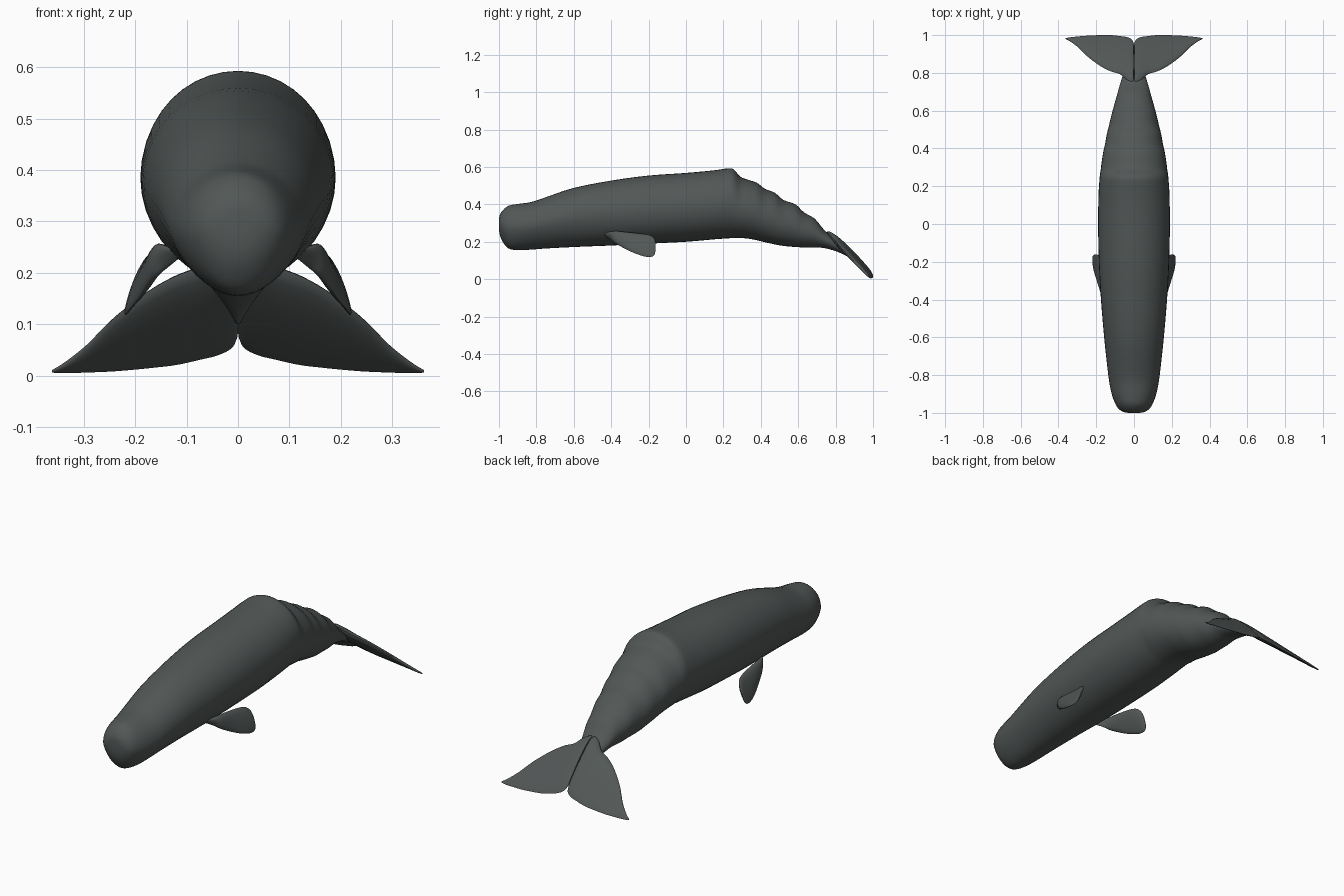
import bpy, bmesh, math
from mathutils import Vector

cube = bpy.data.objects.get("Cube")
if cube:
    bpy.data.objects.remove(cube)

skin = bpy.data.materials.new("dark slate skin")
skin.use_nodes = True
COLOUR = (0.085, 0.097, 0.095, 1)
skin.diffuse_color = COLOUR
bsdf = skin.node_tree.nodes["Principled BSDF"]
bsdf.inputs["Base Color"].default_value = COLOUR
bsdf.inputs["Roughness"].default_value = 0.7


def refine(rows, n):
    """Catmull-Rom interpolation between stations, n steps per span."""
    rows = [Vector(r) for r in rows]
    out = []
    for i in range(len(rows) - 1):
        a, b, c, d = rows[max(i - 1, 0)], rows[i], rows[i + 1], rows[min(i + 2, len(rows) - 1)]
        for k in range(n):
            t = k / n
            out.append(b + (c - a) * 0.5 * t + (a - 2.5 * b + 2 * c - 0.5 * d) * t * t
                       + (1.5 * (b - c) + 0.5 * (d - a)) * t ** 3)
    return out + [rows[-1]]


def loft(name, rings, mirror=False):
    """Skin a list of closed rings and cap both ends."""
    bm = bmesh.new()
    loops = [[bm.verts.new(p) for p in ring] for ring in rings]
    n = len(loops[0])
    for a, b in zip(loops, loops[1:]):
        for i in range(n):
            j = (i + 1) % n
            bm.faces.new((a[i], a[j], b[j], b[i]))
    bm.faces.new(loops[0])
    bm.faces.new(loops[-1])
    bmesh.ops.recalc_face_normals(bm, faces=bm.faces)
    mesh = bpy.data.meshes.new(name)
    bm.to_mesh(mesh)
    bm.free()
    mesh.materials.append(skin)
    obj = bpy.data.objects.new(name, mesh)
    bpy.context.collection.objects.link(obj)
    bpy.ops.object.select_all(action='DESELECT')
    obj.select_set(True)
    bpy.context.view_layer.objects.active = obj
    bpy.ops.object.shade_smooth_by_angle(angle=math.radians(50))
    if mirror:
        obj.modifiers.new("mirror", 'MIRROR')
    return obj


# Body: stations of (y, top z, bottom z, half width)
BODY = [
    (-1.0, .325, .265, .03), (-.995, .345, .235, .055), (-.98, .368, .20, .08),
    (-.95, .392, .165, .10), (-.90, .402, .155, .118), (-.83, .412, .158, .132),
    (-.75, .438, .164, .142), (-.60, .488, .172, .158), (-.40, .527, .180, .175),
    (-.20, .554, .190, .186), (0, .568, .200, .19), (.15, .582, .213, .188),
    (.22, .592, .218, .184), (.255, .588, .220, .181), (.29, .548, .220, .176),
    (.33, .532, .217, .171), (.38, .515, .208, .163), (.42, .484, .198, .154),
    (.475, .462, .186, .144), (.52, .424, .178, .133), (.585, .400, .172, .117),
    (.63, .358, .170, .105), (.69, .322, .170, .088), (.74, .262, .166, .074),
    (.80, .216, .150, .055), (.85, .182, .128, .032), (.90, .130, .100, .008),
]
SIDES = 40
rings = []
for y, top, bottom, w in refine(BODY, 3):
    mid, half = (top + bottom) / 2, (top - bottom) / 2
    jaw = 0.18 * min(1, max(0, (-.3 - y) / .5))       # head narrows toward the jaw
    ring = []
    for i in range(SIDES):
        a = 2 * math.pi * i / SIDES
        s, c = math.sin(a), math.cos(a)
        ring.append((w * c * (1 - jaw * max(0, -s)), y, mid + half * s))
    rings.append(ring)
loft("body", rings)


def blade(name, stations, normal, blunt):
    """Mirrored fin with a lens section, from (leading point, trailing point, half thickness)."""
    normal = Vector(normal).normalized()
    rings = []
    for r in refine([tuple(a) + tuple(b) + (t,) for a, b, t in stations], 4):
        lead, trail, thick = Vector(r[0:3]), Vector(r[3:6]), r[6]
        ring = []
        for i in range(20):
            a = 2 * math.pi * i / 20
            u = (1 - math.cos(a)) / 2
            taper = 1 - blunt * u                      # thin toward the trailing edge
            ring.append(lead.lerp(trail, u) + normal * thick * math.sin(a) * taper)
        rings.append(ring)
    return loft(name, rings, mirror=True)


# Tail flukes: stations of (x, leading y, trailing y, half thickness)
def fluke_point(x, y):
    return (x, y, .17 - .9 * (y - .85) - .12 * x)


FLUKE = [
    (.001, .76, .955, .022), (.012, .755, .978, .026), (.04, .765, .990, .027),
    (.075, .793, .995, .025), (.12, .807, 1.0, .022), (.165, .828, 1.0, .019),
    (.21, .858, .999, .016), (.25, .890, .997, .013), (.295, .935, .993, .010),
    (.335, .965, .989, .007), (.362, .980, .984, .003),
]
blade("tail_flukes", [(fluke_point(x, a), fluke_point(x, b), t) for x, a, b, t in FLUKE],
      (.1, .67, .74), .6)

# Flippers: paddles sweeping back and outward from the lower flanks
FLIPPER = [
    ((.118, -.445, .245), (.120, -.425, .225), .006),
    ((.138, -.41, .252), (.142, -.40, .210), .016),
    ((.150, -.37, .256), (.165, -.375, .190), .019),
    ((.155, -.30, .250), (.192, -.305, .152), .018),
    ((.162, -.23, .242), (.212, -.245, .128), .015),
    ((.172, -.19, .234), (.219, -.20, .118), .012),
    ((.185, -.168, .215), (.219, -.172, .126), .008),
    ((.197, -.162, .190), (.212, -.163, .150), .003),
]
blade("flippers", FLIPPER, (.9, -.2, .42), .3)
